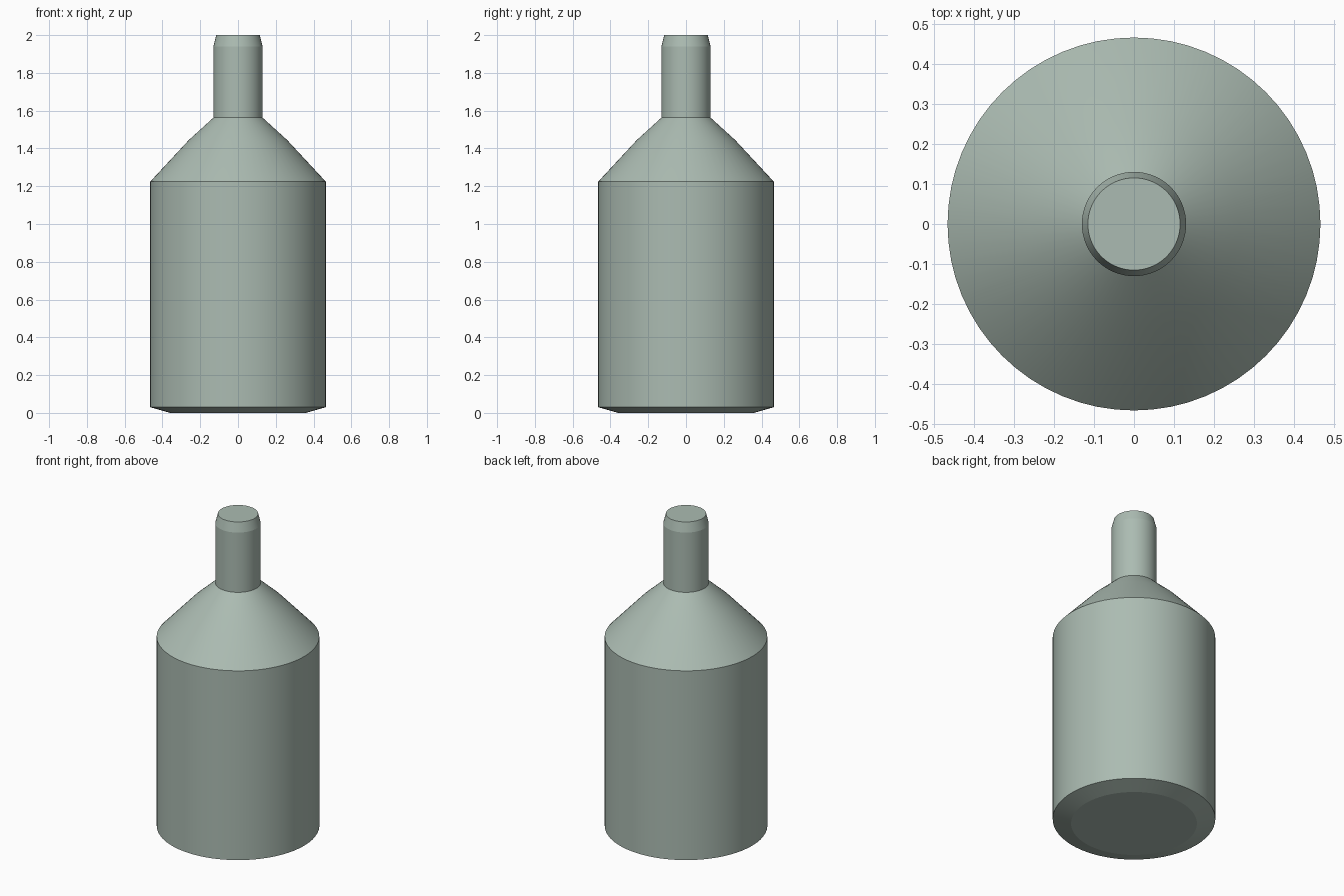
import bpy, bmesh, math

if "Cube" in bpy.data.objects:
    bpy.data.objects.remove(bpy.data.objects["Cube"])

# Lathe profile (radius, height) from base to mouth
PROFILE = [(0.36, 0.0), (0.465, 0.03), (0.465, 1.224), (0.26, 1.445),
           (0.13, 1.563), (0.13, 1.94), (0.115, 2.0)]
SIDES = 64

green = bpy.data.materials.new("grey_green")
green.diffuse_color = (0.41, 0.50, 0.445, 1)
green.use_nodes = True
green.node_tree.nodes["Principled BSDF"].inputs["Base Color"].default_value = green.diffuse_color


def lathe(name, profile, mat):
    bm = bmesh.new()
    rings = [[bm.verts.new((r * math.cos(2 * math.pi * i / SIDES),
                            r * math.sin(2 * math.pi * i / SIDES), z))
              for i in range(SIDES)] for r, z in profile]
    for a, b in zip(rings, rings[1:]):
        for i in range(SIDES):
            j = (i + 1) % SIDES
            bm.faces.new((a[i], a[j], b[j], b[i]))
    bm.faces.new(rings[0][::-1])   # base
    bm.faces.new(rings[-1])        # closed mouth
    mesh = bpy.data.meshes.new(name)
    bm.to_mesh(mesh)
    bm.free()
    mesh.materials.append(mat)
    obj = bpy.data.objects.new(name, mesh)
    bpy.context.collection.objects.link(obj)
    return obj


# Bottle: one turned body with smooth sides and crisp rims
bottle = lathe("bottle", PROFILE, green)
bpy.context.view_layer.objects.active = bottle
bottle.select_set(True)
bpy.ops.object.shade_smooth_by_angle(angle=math.radians(12))
